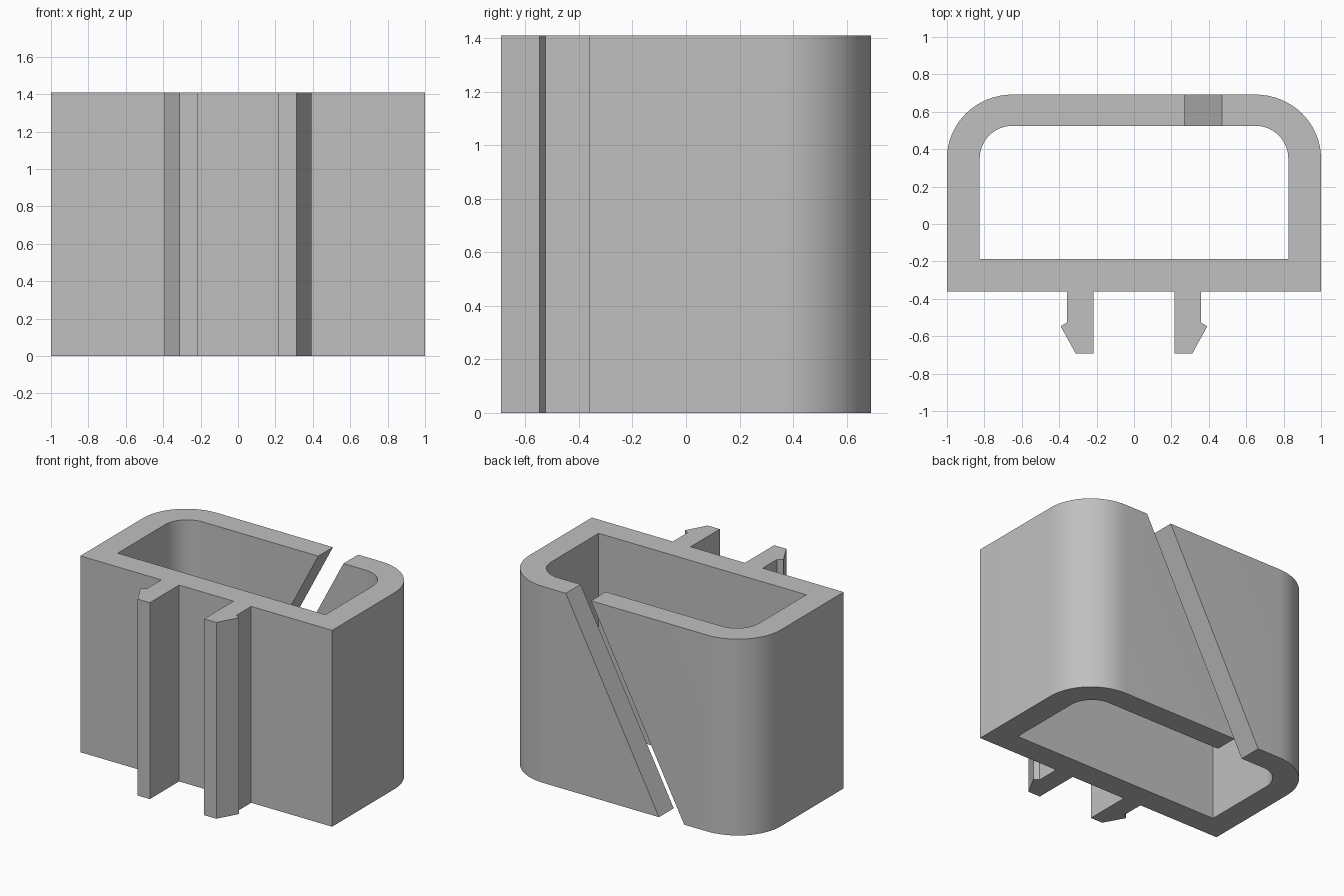
import bpy, bmesh, math

cube = bpy.data.objects.get("Cube")
if cube:
    bpy.data.objects.remove(cube, do_unlink=True)

HEIGHT = 1.41
OUT_X, IN_X = 1.0, 0.825          # half widths of the tube
FRONT, IN_FRONT = -0.36, -0.187   # outer and inner front wall
BACK, IN_BACK = 0.692, 0.525      # outer and inner back wall
ARC_X, ARC_Y = 0.65, 0.35         # centre of the rounded back corners
SLOT_NEAR, SLOT_FAR = 0.27, 0.47  # slot edges, mirrored between top and bottom
STEPS = 16

grey = bpy.data.materials.new("plain_grey")
grey.use_nodes = True
colour = (0.53, 0.53, 0.53, 1)
grey.diffuse_color = colour
grey.node_tree.nodes["Principled BSDF"].inputs["Base Color"].default_value = colour


def corner(rx, ry):
    """Rounded right back corner, from the back wall round to the side."""
    angles = [math.pi / 2 * (1 - i / STEPS) for i in range(STEPS + 1)]
    return [(ARC_X + rx * math.cos(a), ARC_Y + ry * math.sin(a)) for a in angles]


def mirrored(points):
    return [(-x, y) for x, y in reversed(points)]


# Barbed snap leg, from the outside of its root round to the inside
leg = [(0.357, FRONT), (0.357, -0.525), (0.392, -0.547),
       (0.312, -BACK), (0.216, -BACK), (0.216, FRONT)]

# Half outlines, running from the back wall to the front
outer = corner(OUT_X - ARC_X, BACK - ARC_Y) + [(OUT_X, FRONT)] + leg
inner = corner(IN_X - ARC_X, IN_BACK - ARC_Y) + [(IN_X, IN_FRONT)]


def outline(right_lip, left_lip):
    """Open ring broken by the slot between the two lips."""
    return ([(right_lip, BACK)] + outer + mirrored(outer)
            + [(left_lip, BACK), (left_lip, IN_BACK)]
            + list(reversed(inner + mirrored(inner)))
            + [(right_lip, IN_BACK)])


# Loft from bottom to top; only the slot lips shift, which slants the slot
bm = bmesh.new()
bottom = [bm.verts.new((x, y, 0)) for x, y in outline(-SLOT_NEAR, -SLOT_FAR)]
top = [bm.verts.new((x, y, HEIGHT)) for x, y in outline(SLOT_FAR, SLOT_NEAR)]
count = len(bottom)
bm.faces.new(bottom)
bm.faces.new(list(reversed(top)))
for i in range(count):
    j = (i + 1) % count
    bm.faces.new((bottom[j], bottom[i], top[i], top[j]))
bmesh.ops.recalc_face_normals(bm, faces=bm.faces)

mesh = bpy.data.meshes.new("slotted_clip_channel")
bm.to_mesh(mesh)
bm.free()
mesh.materials.append(grey)
channel = bpy.data.objects.new("slotted_clip_channel", mesh)
bpy.context.collection.objects.link(channel)

bpy.ops.object.select_all(action='DESELECT')
channel.select_set(True)
bpy.context.view_layer.objects.active = channel
bpy.ops.object.shade_smooth_by_angle(angle=math.radians(25))
